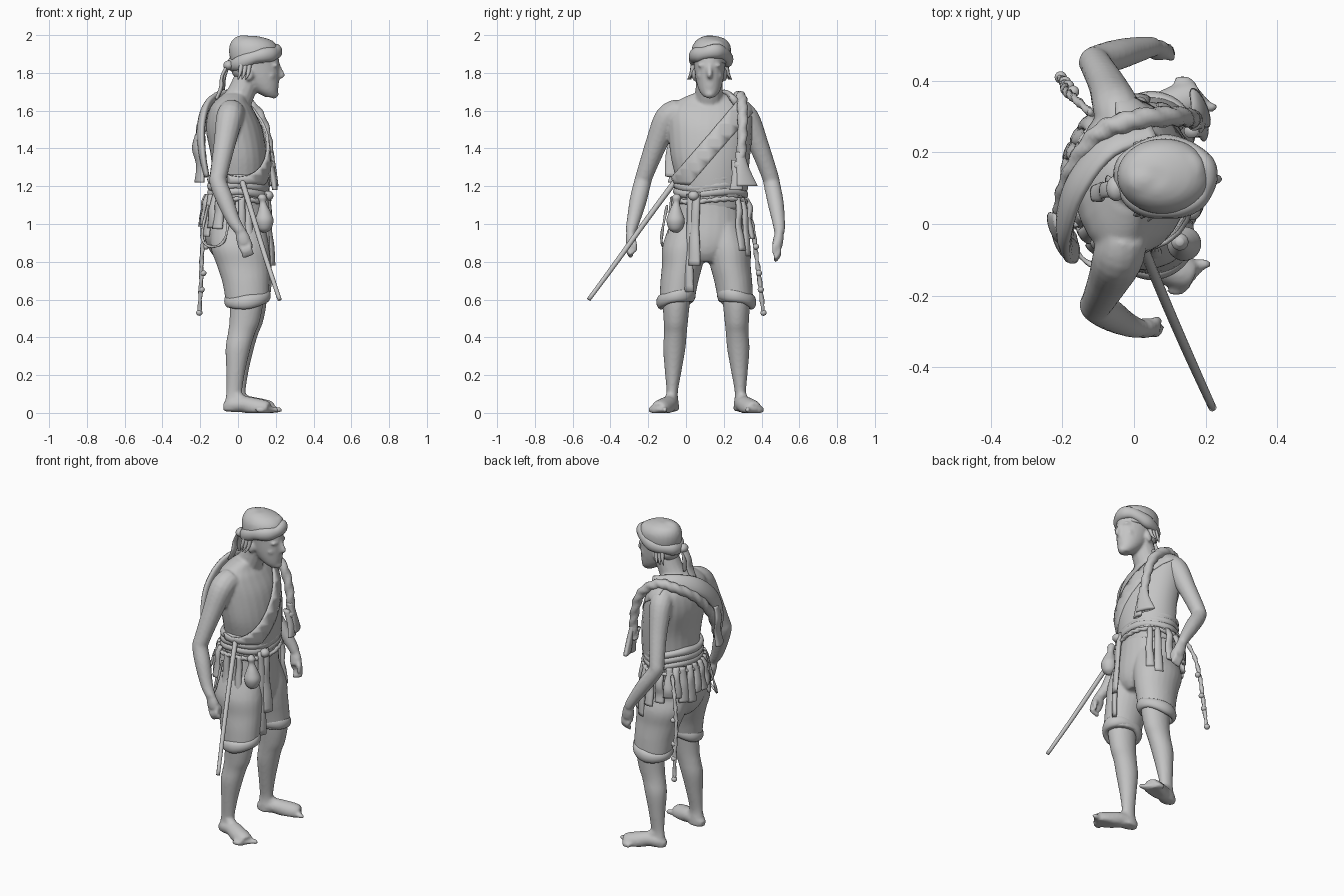
import bpy, bmesh, math, random
from mathutils import Vector, Matrix

random.seed(4)
MAT = bpy.data.materials.new("plain grey")
MAT.diffuse_color = (0.55, 0.55, 0.55, 1)
MID = 0.1075  # body symmetry plane in y


def spline(pts, n=5, closed=False):
    """Catmull-Rom through tuples of any length."""
    out, k = [], len(pts)
    get = (lambda i: pts[i % k]) if closed else (lambda i: pts[min(max(i, 0), k - 1)])
    for i in range(k if closed else k - 1):
        for s in range(n):
            t = s / n
            out.append([0.5 * (2 * b + (c - a) * t + (2 * a - 5 * b + 4 * c - d) * t * t
                        + (3 * b - a - 3 * c + d) * t ** 3)
                        for a, b, c, d in zip(get(i - 1), get(i), get(i + 1), get(i + 2))])
    return out if closed else out + [list(pts[-1])]


def loft(pts, grow=0, angle=0, seg=24, n=5):
    """Level ellipses (x, y, z, rx, ry)."""
    rot = Matrix.Rotation(angle, 3, 'Z')
    return [[Vector((x, y, z)) + rot @ Vector(((rx + grow) * math.cos(a), (ry + grow) * math.sin(a), 0))
             for a in (i * math.tau / seg for i in range(seg))]
            for x, y, z, rx, ry in spline(pts, n)]


def tube(pts, ref=(1, 0, 0), flat=1, seg=14, n=5, closed=False, twist=0):
    """Round or flattened tube along (x, y, z, r)."""
    p = spline(pts, n, closed)
    out = []
    for i, q in enumerate(p):
        c = Vector(q[:3])
        if closed:
            t = Vector(p[(i + 1) % len(p)][:3]) - Vector(p[i - 1][:3])
        else:
            t = Vector(p[min(i + 1, len(p) - 1)][:3]) - Vector(p[max(i - 1, 0)][:3])
        t.normalize()
        a = t.cross(Vector(ref)).normalized()
        b = a.cross(t)
        ring = []
        for j in range(seg):
            w = j * math.tau / seg
            r = q[3] * (1 + twist * math.sin(2 * w + i * 1.3))
            ring.append(c + a * r * math.cos(w) + b * r * flat * math.sin(w))
        out.append(ring)
    return out


def ball(x, y, z, rx, ry, rz, seg=14):
    return [[Vector((x + rx * math.sin(h) * math.cos(a), y + ry * math.sin(h) * math.sin(a), z - rz * math.cos(h)))
             for a in (i * math.tau / seg for i in range(seg))]
            for h in (0.08 + k * (math.pi - 0.16) / 8 for k in range(9))]


def mirror(rings, dx=0.0):
    return [[Vector((v.x + dx, 2 * MID - v.y, v.z)) for v in r] for r in rings]


def build(name, *parts, closed=False, caps=True, voxel=0, cuts=(), thick=0, floor=False):
    bm = bmesh.new()
    for rings in parts:
        vs = [[bm.verts.new((v.x, v.y, max(v.z, 0) if floor else v.z)) for v in r] for r in rings]
        k = len(vs[0])
        for i in range(len(vs) if closed else len(vs) - 1):
            a, b = vs[i], vs[(i + 1) % len(vs)]
            for j in range(k):
                bm.faces.new((a[j], a[(j + 1) % k], b[(j + 1) % k], b[j]))
        if caps and not closed:
            bm.faces.new(vs[0])
            bm.faces.new(vs[-1])
    bmesh.ops.recalc_face_normals(bm, faces=bm.faces)
    for co, no in cuts:
        bmesh.ops.bisect_plane(bm, geom=bm.verts[:] + bm.edges[:] + bm.faces[:],
                               plane_co=co, plane_no=no, clear_outer=True)
    me = bpy.data.meshes.new(name)
    bm.to_mesh(me)
    bm.free()
    for f in me.polygons:
        f.use_smooth = True
    me.materials.append(MAT)
    ob = bpy.data.objects.new(name, me)
    bpy.context.collection.objects.link(ob)
    if thick:
        m = ob.modifiers.new("thickness", 'SOLIDIFY')
        m.thickness, m.offset = thick, 1
    if voxel:
        m = ob.modifiers.new("blend", 'REMESH')
        m.mode, m.voxel_size, m.use_smooth_shade = 'VOXEL', voxel, True
        m = ob.modifiers.new("soften", 'SMOOTH')
        m.iterations, m.factor = 4, 0.5
    return ob


# Bare body: torso, neck, head, arms, legs and feet blended into one skin
TORSO = [(0, .125, 1.08, .13, .17), (.005, .13, 1.2, .145, .175), (.005, .12, 1.35, .148, .2),
         (-.02, .12, 1.5, .15, .215), (-.035, .12, 1.6, .12, .215), (-.035, .12, 1.65, .088, .17),
         (-.015, .12, 1.69, .06, .085)]
skin = [loft(TORSO), tube([(-.035, .12, 1.6, .09), (.015, .122, 1.69, .074), (.06, .125, 1.8, .07)])]
skin.append(loft([(.175, .125, 1.672, .032, .03), (.15, .125, 1.705, .062, .055), (.12, .125, 1.765, .098, .073),
                  (.1, .125, 1.84, .12, .082), (.09, .125, 1.91, .115, .085), (.08, .125, 1.96, .06, .05)]))
skin.append(tube([(.21, .125, 1.845, .012), (.222, .125, 1.815, .013), (.234, .125, 1.788, .014), (.212, .125, 1.776, .012)], (0, 1, 0)))
skin += [ball(.199, .125, 1.733, .018, .026, .013), ball(.19, .125, 1.688, .026, .03, .024)]
for s in (-1, 1):
    skin += [ball(.06, .125 + s * .083, 1.79, .022, .012, .034),
             ball(.196, .125 + s * .036, 1.84, .02, .03, .01),
             ball(.172, .125 + s * .045, 1.785, .024, .022, .024)]


def hand(w, tip, side):
    """Palm from wrist w, fingers curling to tip."""
    w, tip = Vector(w), Vector(tip)
    m = w.lerp(tip, .5)
    out = [tube([(*w, .029), (*w.lerp(m, .5), .037), (*m, .037)], (0, 1, 0), .75)]
    for k in range(4):
        o = Vector(((k - 1.5) * .018, 0, (k - 1.5) * .006))
        e = tip + o * .8
        out.append(tube([(*(m + o), .014), (*(m.lerp(e, .5) + o * .2 + Vector((0, side * .014, 0))), .015),
                         (*e, .012)], seg=10))
    th = w.lerp(m, .5)
    out.append(tube([(*th, .018), (*(th + Vector((.036, -side * .018, -.03))), .015),
                     (*(th + Vector((.04, -side * .024, -.075))), .011)], (0, 1, 0), seg=10))
    return out


skin.append(tube([(-.03, -.03, 1.595, .07), (-.045, -.095, 1.56, .072), (-.07, -.155, 1.43, .059), (-.1, -.215, 1.27, .047),
                  (-.105, -.23, 1.22, .046), (-.07, -.252, 1.13, .046), (-.025, -.278, 1.02, .036), (.015, -.293, .96, .028)]))
skin += hand((.015, -.293, .96), (.055, -.288, .83), -1)
skin.append(tube([(-.03, .27, 1.595, .07), (-.05, .325, 1.555, .066), (-.075, .388, 1.41, .053), (-.105, .443, 1.26, .045),
                  (-.105, .455, 1.21, .044), (-.04, .475, 1.11, .043), (.03, .492, 1.0, .033), (.055, .495, .955, .028)]))
skin += hand((.055, .495, .955), (.088, .47, .81), 1)
leg = loft([(.045, -.05, .7, .09, .08), (.045, -.052, .58, .088, .072), (.034, -.054, .48, .08, .064),
            (.018, -.056, .42, .072, .06), (.0, -.062, .34, .066, .059), (-.012, -.068, .22, .05, .044),
            (-.02, -.073, .11, .042, .03), (-.022, -.074, .05, .05, .036), (-.025, -.074, .01, .055, .038)])
foot = tube([(-.072, -.07, .025, .022), (-.035, -.076, .04, .04), (.03, -.092, .045, .046), (.09, -.117, .03, .052),
             (.14, -.137, .02, .05), (.165, -.147, .016, .04)], (0, 0, 1), .95)
# the instep rises toward the shin
instep = tube([(-.01, -.078, .09, .03), (.03, -.09, .058, .032), (.1, -.118, .032, .028)], (0, 1, 0))
toes = [ball(.178 - k * .015 + (k == 0) * .012, -.112 - k * .019, .016, .028, .015 - k * .001, .016) for k in range(5)]
for p in [leg, foot, instep] + toes:
    skin += [p, mirror(p, .018)]
build("body", *skin, voxel=.0085, floor=True)

# Knee-length shorts with rolled cuffs
hips = loft([(0, .125, 1.17, .15, .175), (-.008, .12, 1.05, .163, .193), (-.006, .113, .93, .17, .205),
             (.005, .108, .85, .15, .15), (.015, .108, .8, .11, .08)])
short_leg = loft([(.0, .015, 1.0, .14, .1), (.01, -.008, .88, .155, .118), (.028, -.02, .78, .14, .108),
                  (.042, -.036, .69, .125, .1), (.05, -.048, .59, .115, .093)])
build("shorts", hips, short_leg, mirror(short_leg), voxel=.01)
cuff = tube([(.05 + .102 * math.cos(a), -.05 + .083 * math.sin(a), .605 + .014 * math.cos(a) + .018 * math.sin(a),
              .021 + .003 * math.sin(3 * a)) for a in (k * math.tau / 12 for k in range(12))],
            (0, 0, 1), 1.6, closed=True, n=4)
build("right_cuff", cuff, closed=True)
build("left_cuff", mirror(cuff), closed=True)

# One-shouldered top: torso shell cut along a diagonal, with a thicker sash edge
diag = Vector((0, -1.18, 1)).normalized()
build("chest_wrap", loft(TORSO, .006), caps=False, thick=.012,
      cuts=[((0, -.06, 1.25), diag), ((-.05, 0, 0), (-1, 0, 0))])
build("chest_sash", loft(TORSO, .012), caps=False, thick=.012,
      cuts=[((0, -.06, 1.26), diag), ((0, -.06, 1.11), -diag), ((-.05, 0, 0), (-1, 0, 0)), ((0, 0, 1.2), (0, 0, -1))])


def hoop(cx, cy, z, rx, ry, r, slope=0, wob=0, count=16):
    return [(cx + rx * math.cos(a), cy + ry * math.sin(a), z + slope * math.cos(a) + wob * math.sin(3 * a),
             r * (1 + .1 * math.sin(5 * a))) for a in (k * math.tau / count for k in range(count))]


# Waist wrap and rope belt
for k, z in enumerate((1.235, 1.2, 1.165)):
    build("waist_wrap_%d" % k, tube(hoop(.003, .128, z, .143, .176, .023, 0, .008), (0, 0, 1), closed=True), closed=True)
build("rope_belt", tube(hoop(-.003, .125, 1.125, .165, .197, .012, 0, .008), (0, 0, 1), closed=True, n=8, twist=.25), closed=True)

# Head cloth: crown, rolled band, top folds and a hanging tail
build("head_cloth", loft([(.08, .13, 1.85, .115, .1), (.083, .133, 1.9, .13, .106), (.08, .135, 1.945, .125, .1),
                          (.07, .135, 1.978, .095, .074), (.06, .13, 1.995, .04, .035)]),
      ball(.03, .125, 1.965, .06, .05, .035), ball(.14, .15, 1.95, .06, .06, .03), ball(.05, .18, 1.95, .07, .04, .025), voxel=.009)
build("head_band", tube(hoop(.088, .13, 1.878, .118, .09, .028, .034, .006), (0, 0, 1), 1.3, closed=True), closed=True)
build("head_knot", ball(-.05, .1, 1.84, .028, .036, .026))
build("head_cloth_tail", tube([(-.055, .1, 1.84, .025), (-.085, .095, 1.78, .022), (-.09, .09, 1.72, .028), (-.115, .085, 1.66, .022)], flat=.4),
      tube([(-.05, .1, 1.84, .02), (-.07, .115, 1.78, .02), (-.075, .12, 1.71, .016)], flat=.4))
build("back_hair", ball(.02, .125, 1.82, .055, .078, .06))
build("hair_locks", *[tube([(.02 + .02 * k, .125 + s * .084, 1.85, .014), (.01 + .022 * k, .125 + s * .096, 1.8, .01),
                            (.0 + .02 * k, .125 + s * (.1 + .008 * k), 1.765, .003)], seg=8) for s in (-1, 1) for k in range(3)])

# Shoulder rope, back drape and the loose cloth ends
path = [(.165, .285, 1.28, .024), (.16, .295, 1.42, .025), (.11, .3, 1.58, .027), (.0, .29, 1.67, .029),
        (-.1, .25, 1.655, .028), (-.175, .14, 1.57, .027), (-.2, .03, 1.43, .026), (-.18, -.05, 1.27, .022)]
build("shoulder_rope", tube(path, (0, 1, 0), n=10, twist=.12))
build("back_drape", tube([(.05, .26, 1.65, .045), (-.07, .22, 1.67, .05), (-.16, .11, 1.63, .052), (-.195, .0, 1.52, .05),
                          (-.19, -.06, 1.38, .045), (-.165, -.075, 1.25, .035)], (-1, 0, .4), .42))
build("back_drape_end", loft([(-.21, .0, 1.48, .012, .03), (-.222, -.01, 1.4, .016, .045), (-.2, -.03, 1.31, .016, .045),
                              (-.205, -.045, 1.22, .02, .055)], angle=.35))
build("front_drape_end", loft([(.165, .285, 1.38, .02, .025), (.18, .3, 1.3, .018, .035), (.185, .325, 1.2, .02, .06)], angle=.4),
      loft([(.16, .26, 1.34, .02, .02), (.185, .27, 1.25, .018, .028), (.195, .265, 1.18, .014, .035)]), ball(.17, .28, 1.31, .03, .032, .03))


def strip(deg, top, bottom, w, out=.03):
    """Hanging cloth strip at an angle around the hips."""
    a, pts = math.radians(deg), []
    for k in range(5):
        f = k / 4
        e = .163 + out * (f ** .6) + random.uniform(-.005, .005)
        pts.append((-.003 + e * math.cos(a), .122 + (e + .033) * math.sin(a) + random.uniform(-.006, .006),
                    top + (bottom - top) * f, .012 + .004 * (k % 2), w * (.6 + .4 * f)))
    return loft(pts, angle=a, seg=10, n=3)


# Hanging strips around the waist
build("back_strips", *[strip(d, 1.16, 1.0 - random.uniform(0, .07), .032) for d in range(120, 250, 13)])
build("right_side_cloths", *[strip(d, 1.14, b, w, .02) for d, b, w in ((-100, .83, .03), (-82, .8, .028), (-70, .87, .025))])
build("left_side_cloths", *[strip(d, 1.14, b, w, .03) for d, b, w in ((48, .86, .026), (62, .83, .028), (84, .92, .03), (104, .95, .03))])
build("front_cloths", strip(-29, 1.16, .64, .03, .02), strip(-20, 1.17, .78, .034, .03), ball(.16, .04, 1.15, .028, .03, .026))

# Gourd pouch at the front right of the belt
build("gourd", loft([(.14, -.055, .955, .012, .012), (.14, -.055, .975, .036, .036), (.14, -.055, 1.02, .048, .048),
                     (.138, -.055, 1.065, .034, .034), (.132, -.052, 1.11, .018, .018), (.128, -.05, 1.14, .024, .024),
                     (.128, -.05, 1.16, .01, .01)]))

# Long stick tucked at the right hip
build("stick", tube([(.22, -.515, .6, .011), (.15, -.36, .81, .013), (.085, -.21, 1.02, .014), (.015, -.04, 1.25, .015)], seg=10))

# Knotted cord and side loop
build("hanging_cord", tube([(-.12, .31, 1.13, .01), (-.165, .35, 1.0, .011), (-.19, .37, .85, .011), (-.195, .39, .7, .011),
                            (-.205, .41, .52, .01)], n=10, seg=10, twist=.25),
      *[ball(-.17 - .035 * f, .37 + .04 * f, .88 - .35 * f, .017, .017, .016) for f in (0, .4, .65, 1)])
build("side_loop", tube([(-.16, .0, 1.1, .007), (-.19, -.03, .93, .007), (-.14, -.1, .88, .007), (-.07, -.13, .92, .007),
                         (-.04, -.1, 1.1, .007)], n=8, seg=8, twist=.25))
